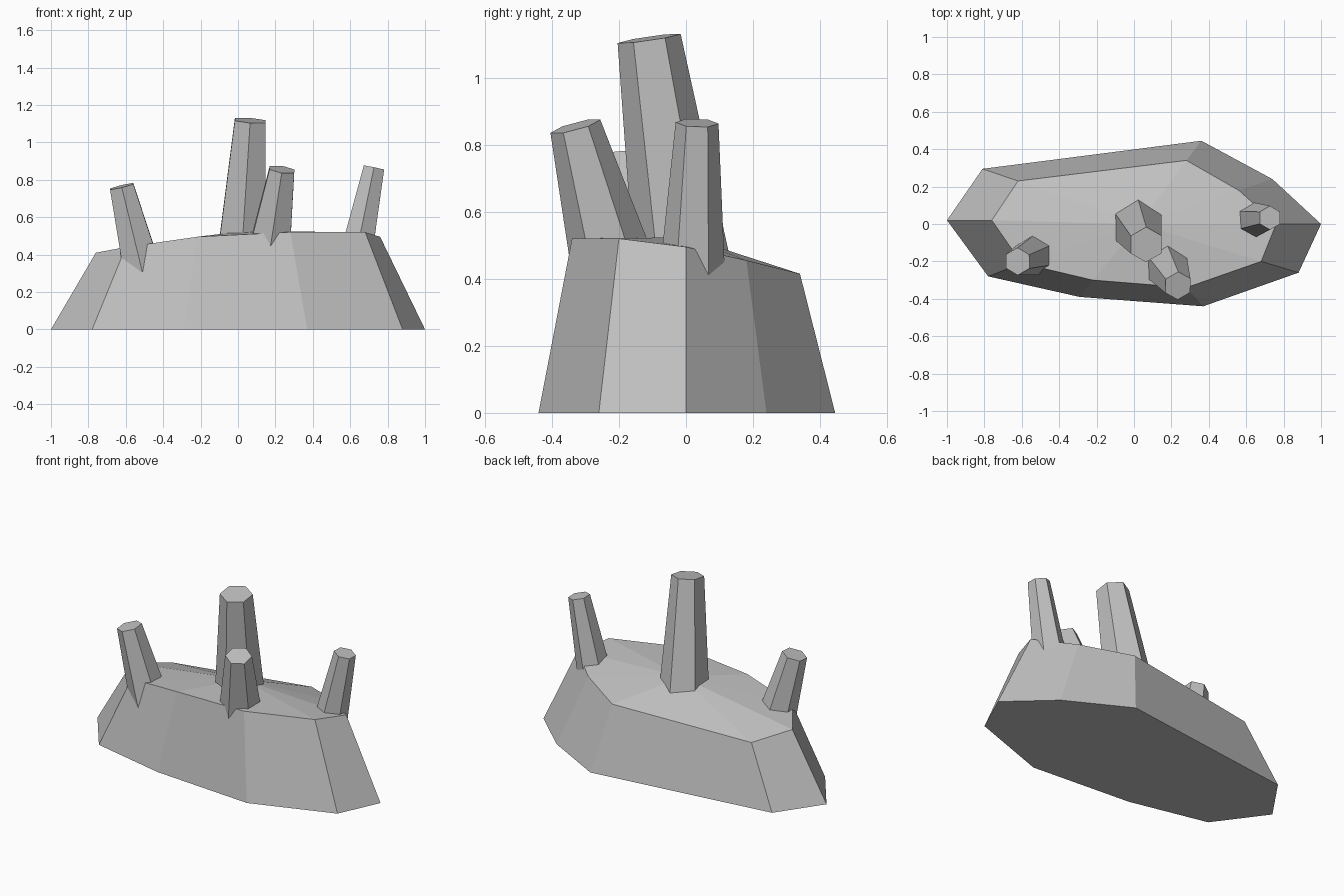
import bpy
import bmesh
import math
from mathutils import Vector

cube = bpy.data.objects.get("Cube")
if cube:
    bpy.data.objects.remove(cube, do_unlink=True)

# One plain stone colour
stone = bpy.data.materials.new("stone grey")
stone.use_nodes = True
GREY = (0.53, 0.53, 0.53, 1.0)
stone.diffuse_color = GREY
stone.node_tree.nodes["Principled BSDF"].inputs["Base Color"].default_value = GREY


def finish(bm, name):
    bmesh.ops.recalc_face_normals(bm, faces=bm.faces)
    mesh = bpy.data.meshes.new(name)
    bm.to_mesh(mesh)
    bm.free()
    mesh.materials.append(stone)
    obj = bpy.data.objects.new(name, mesh)
    bpy.context.collection.objects.link(obj)
    return obj


# Rock base: ground outline, sloping walls and a shallow fan on top
ground = [(-1, .02), (-.78, -.28), (-.29, -.39), (.37, -.44), (.88, -.26),
          (1, 0), (.74, .24), (.36, .445), (-.81, .295)]
rim = [(-.76, .02, .41), (-.6, -.21, .44), (-.22, -.3, .495),
       (.28, -.34, .52), (.68, -.2, .52), (.76, 0, .495),
       (.56, .18, .455), (.28, .34, .415), (-.62, .23, .37)]

bm = bmesh.new()
low = [bm.verts.new((x, y, 0)) for x, y in ground]
high = [bm.verts.new(p) for p in rim]
peak = bm.verts.new((.03, 0, .525))
bm.faces.new(low)
for i in range(len(low)):
    j = (i + 1) % len(low)
    bm.faces.new((low[i], low[j], high[j], high[i]))
    bm.faces.new((high[i], high[j], peak))
finish(bm, "rock_base")


# Tapered six-sided pillar whose caps are square to its leaning axis;
# the foot is carried on below the rock surface by the factor reach
def pillar(name, top, top_radius, foot, foot_radius, reach):
    top, foot = Vector(top), Vector(foot)
    end = top.lerp(foot, reach)
    end_radius = top_radius + (foot_radius - top_radius) * reach
    turn = Vector((0, 0, 1)).rotation_difference(top - foot)
    bm = bmesh.new()
    rings = []
    for centre, radius in ((end, end_radius), (top, top_radius)):
        ring = []
        for k in range(6):
            a = math.pi / 2 + k * math.pi / 3
            spoke = Vector((math.cos(a), math.sin(a), 0)) * radius
            ring.append(bm.verts.new(centre + turn @ spoke))
        bm.faces.new(ring)
        rings.append(ring)
    for k in range(6):
        n = (k + 1) % 6
        bm.faces.new((rings[0][k], rings[0][n], rings[1][n], rings[1][k]))
    return finish(bm, name)


pillar("centre_pillar", (.065, -.11, 1.117), .095, (.025, -.02, .5), .14, 1.15)
pillar("front_pillar", (.235, -.33, .855), .077, (.18, -.235, .5), .118, 1.25)
pillar("right_pillar", (-.622, -.2, .765), .074, (-.545, -.17, .45), .103, 1.75)
pillar("left_pillar", (.727, .033, .865), .064, (.655, .022, .515), .09, 1.5)
